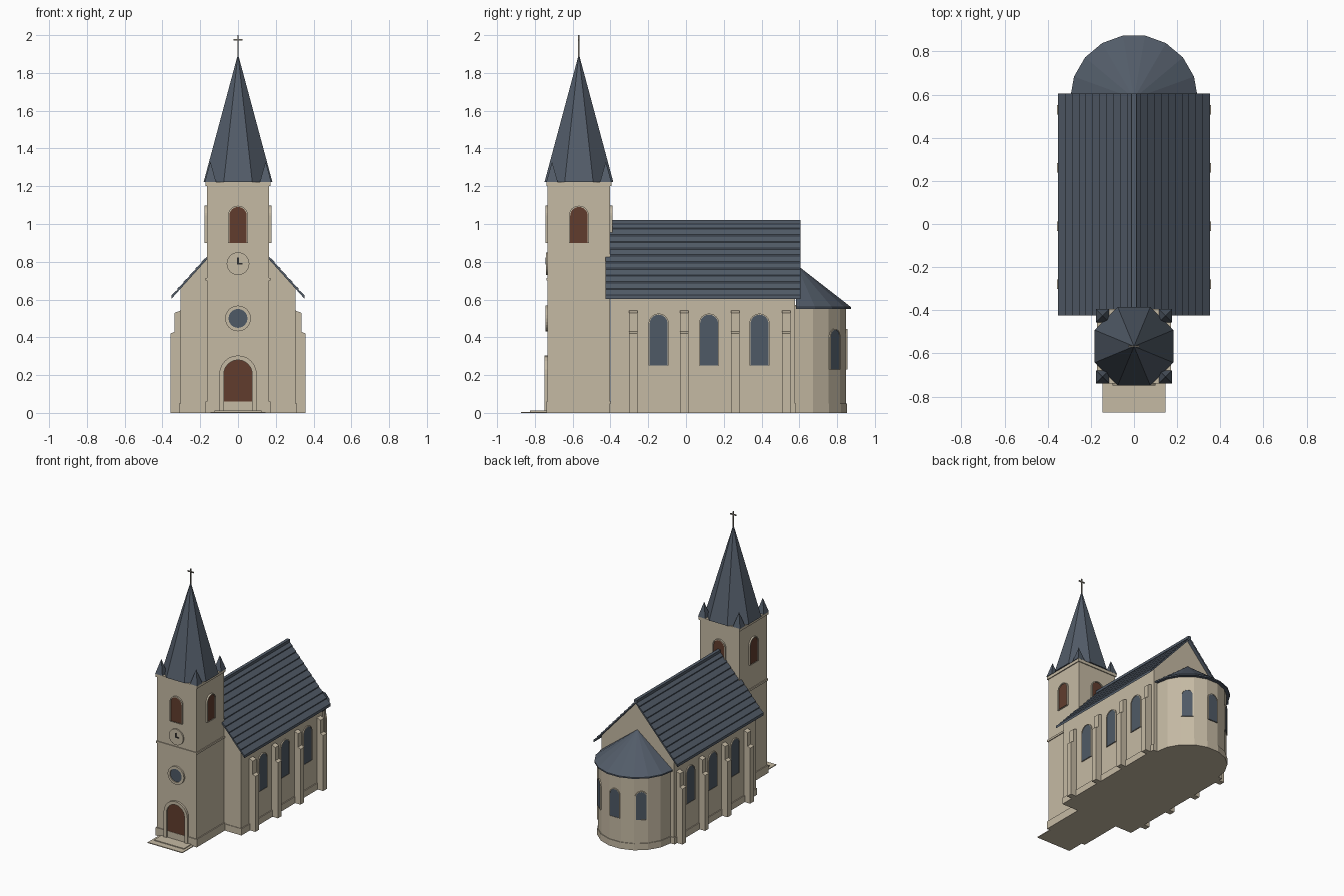
import bpy, bmesh
from math import pi, cos, sin, radians
from mathutils import Matrix

old = bpy.data.objects.get("Cube")
if old:
    bpy.data.objects.remove(old)


def material(name, rgb):
    m = bpy.data.materials.new(name)
    m.use_nodes = True
    m.diffuse_color = (*rgb, 1)
    m.node_tree.nodes["Principled BSDF"].inputs["Base Color"].default_value = (*rgb, 1)
    return m


STONE = material("sandstone", (0.56, 0.49, 0.37))
SLATE = material("slate", (0.085, 0.107, 0.14))
WOOD = material("brown wood", (0.12, 0.046, 0.027))
GLASS = material("window glass", (0.078, 0.102, 0.132))
IRON = material("dark iron", (0.03, 0.03, 0.03))
METAL = material("cross metal", (0.25, 0.23, 0.19))


def finish(name, bm, mat, matrix=Matrix()):
    bmesh.ops.recalc_face_normals(bm, faces=bm.faces)
    mesh = bpy.data.meshes.new(name)
    bm.to_mesh(mesh)
    bm.free()
    mesh.materials.append(mat)
    ob = bpy.data.objects.new(name, mesh)
    ob.matrix_world = matrix
    bpy.context.collection.objects.link(ob)
    return ob


def place(x, y, z=0, turn=0):
    return Matrix.Translation((x, y, z)) @ Matrix.Rotation(radians(turn), 4, "Z")


def prism(name, pts, depth, mat, matrix=Matrix()):
    """Extrude an x-z profile along -y."""
    bm = bmesh.new()
    face = bm.faces.new([bm.verts.new((x, 0, z)) for x, z in pts])
    new = bmesh.ops.extrude_face_region(bm, geom=[face])["geom"]
    bmesh.ops.translate(bm, vec=(0, -depth, 0),
                        verts=[v for v in new if isinstance(v, bmesh.types.BMVert)])
    return finish(name, bm, mat, matrix)


def ring(name, outer, inner, depth, mat, matrix):
    """Raised surround between two matching outlines."""
    bm = bmesh.new()
    loops = [[bm.verts.new((x, -d, z)) for x, z in pts]
             for pts, d in ((outer, 0), (outer, depth), (inner, depth), (inner, 0))]
    n = len(outer)
    for a, b in zip(loops, loops[1:]):
        for i in range(n):
            j = (i + 1) % n
            bm.faces.new((a[i], a[j], b[j], b[i]))
    return finish(name, bm, mat, matrix)


def lathe(name, rings, angles, mat, matrix):
    """Stack outlines of given radius and height over the listed angles."""
    bm = bmesh.new()
    loops = [[bm.verts.new((r * cos(a), r * sin(a), z)) for a in angles] for r, z in rings]
    n = len(angles)
    for a, b in zip(loops, loops[1:]):
        for i in range(n):
            j = (i + 1) % n
            bm.faces.new((a[i], a[j], b[j], b[i]))
    bm.faces.new(loops[0])
    bm.faces.new(loops[-1])
    bmesh.ops.remove_doubles(bm, verts=bm.verts, dist=0.0005)
    return finish(name, bm, mat, matrix)


def box(name, w, d, z0, z1, mat, x=0, y=0):
    h = w / 2
    return prism(name, [(-h, z0), (h, z0), (h, z1), (-h, z1)], d, mat, place(x, y + d / 2))


def arch(w, h, grow=0):
    r = w / 2 + grow
    spring = h - w / 2
    return [(-r, 0), (r, 0)] + [(r * cos(i * pi / 12), spring + r * sin(i * pi / 12))
                                for i in range(13)]


def disc(r):
    return [(r * cos(i * pi / 12), r * sin(i * pi / 12)) for i in range(24)]


def opening(name, w, h, rim, mat, matrix, depth=0.009):
    prism(name, arch(w, h), 0.005, mat, matrix)
    ring(name + "_surround", arch(w, h, rim), arch(w, h), depth, STONE, matrix)


# Tower with plinth, string course and cornice
TY, TW = -0.567, 0.33
box("tower", TW, TW, 0, 1.22, STONE, y=TY)
for name, w, z0, z1 in (("tower_plinth", 0.344, 0, 0.06),
                        ("tower_string_course", 0.342, 0.70, 0.715),
                        ("tower_cornice", 0.344, 1.20, 1.222)):
    box(name, w, w, z0, z1, STONE, y=TY)

# Spire and corner pinnacles
octagon = [pi / 8 + i * pi / 4 for i in range(8)]
lathe("spire", [(0.197, 1.222), (0.0001, 1.9)], octagon, SLATE, place(0, TY))
square = [pi / 4 + i * pi / 2 for i in range(4)]
for sx in (-1, 1):
    for sy in (-1, 1):
        lathe("pinnacle", [(0.043, 1.222), (0.0001, 1.33)], square, SLATE,
              place(sx * 0.146, TY + sy * 0.142))

# Cross
box("cross_post", 0.007, 0.007, 1.88, 2.0, METAL, y=TY)
box("cross_bar", 0.05, 0.007, 1.972, 1.98, METAL, y=TY)

# Belfry openings on all four tower sides
for turn in range(0, 360, 90):
    a = radians(turn)
    opening("belfry_louvre", 0.092, 0.19, 0.007, WOOD,
            place(sin(a) * TW / 2, TY - cos(a) * TW / 2, 0.9, turn), 0.012)

# Door, round window and clock on the tower front
FY = TY - TW / 2
opening("door", 0.15, 0.27, 0.024, WOOD, place(0, FY, 0.01), 0.016)
rose = place(0, FY, 0.5)
prism("round_window", disc(0.05), 0.006, GLASS, rose)
ring("round_window_surround", disc(0.068), disc(0.05), 0.013, STONE, rose)
clock = place(0, FY, 0.79)
prism("clock_face", disc(0.06), 0.01, STONE, clock)
prism("clock_minute_hand", [(-0.004, -0.004), (0.004, -0.004), (0.004, 0.033), (-0.004, 0.033)],
      0.013, IRON, clock)
prism("clock_hour_hand", [(0.004, -0.004), (0.024, -0.004), (0.024, 0.004), (0.004, 0.004)],
      0.013, IRON, clock)

# Entrance steps
box("lower_step", 0.29, 0.15, 0, 0.006, STONE, y=-0.798)
box("upper_step", 0.25, 0.10, 0, 0.012, STONE, y=-0.775)

# Nave with gables
NW, SLOPE, EAVE = 0.305, 1.11, 0.612
top = EAVE + SLOPE * 0.345
wall = top - SLOPE * NW
prism("nave", [(-NW, 0), (NW, 0), (NW, wall), (0, top), (-NW, wall)], 0.978, STONE,
      place(0, 0.578))
box("nave_plinth", 0.624, 0.986, 0, 0.05, STONE, y=0.089)

# Roof of overlapping slate courses, closed by a ridge cap
COURSES = 11
side = []
for i in range(COURSES):
    for t, lift in ((i, 0.02), (i + 1, 0.013)):
        x = 0.352 * (1 - t / COURSES)
        side.append((x, top - SLOPE * x + lift))
under = [(-0.352, top - SLOPE * 0.352), (0, top), (0.352, top - SLOPE * 0.352)]
prism("nave_roof", under + side + [(-x, z) for x, z in reversed(side[:-1])], 1.03, SLATE,
      place(0, 0.605))
box("ridge_cap", 0.024, 1.03, 1.0, 1.02, SLATE, y=0.09)

# Stepped buttresses and arched windows along both sides
step = [(-0.01, 0), (0.052, 0), (0.052, 0.42), (0.03, 0.43), (0.03, 0.53), (-0.01, 0.545)]
for s in (-1, 1):
    for i in range(4):
        y = -0.28 + i * 0.27
        prism("buttress", step, 0.044, STONE,
              place(s * NW, y + s * 0.022, 0, 0 if s > 0 else 180))
    for i in range(3):
        opening("nave_window", 0.095, 0.27, 0.006, GLASS,
                place(s * NW, -0.145 + i * 0.267, 0.25, s * 90), 0.008)

# Faceted apse with half-cone roof
half = [radians(20 * i) for i in range(10)]
AY = 0.578
lathe("apse", [(0.279, 0), (0.279, 0.05), (0.274, 0.05), (0.274, 0.57)], half, STONE, place(0, AY))
lathe("apse_roof", [(0.296, 0.55), (0.296, 0.56), (0.0001, 0.787)], half, SLATE, place(0, AY + 0.004))
for deg in (-40, 0, 40):
    a = radians(deg)
    opening("apse_window", 0.075, 0.21, 0.005, GLASS,
            place(sin(a) * 0.27, AY + cos(a) * 0.27, 0.23, 180 - deg), 0.008)
